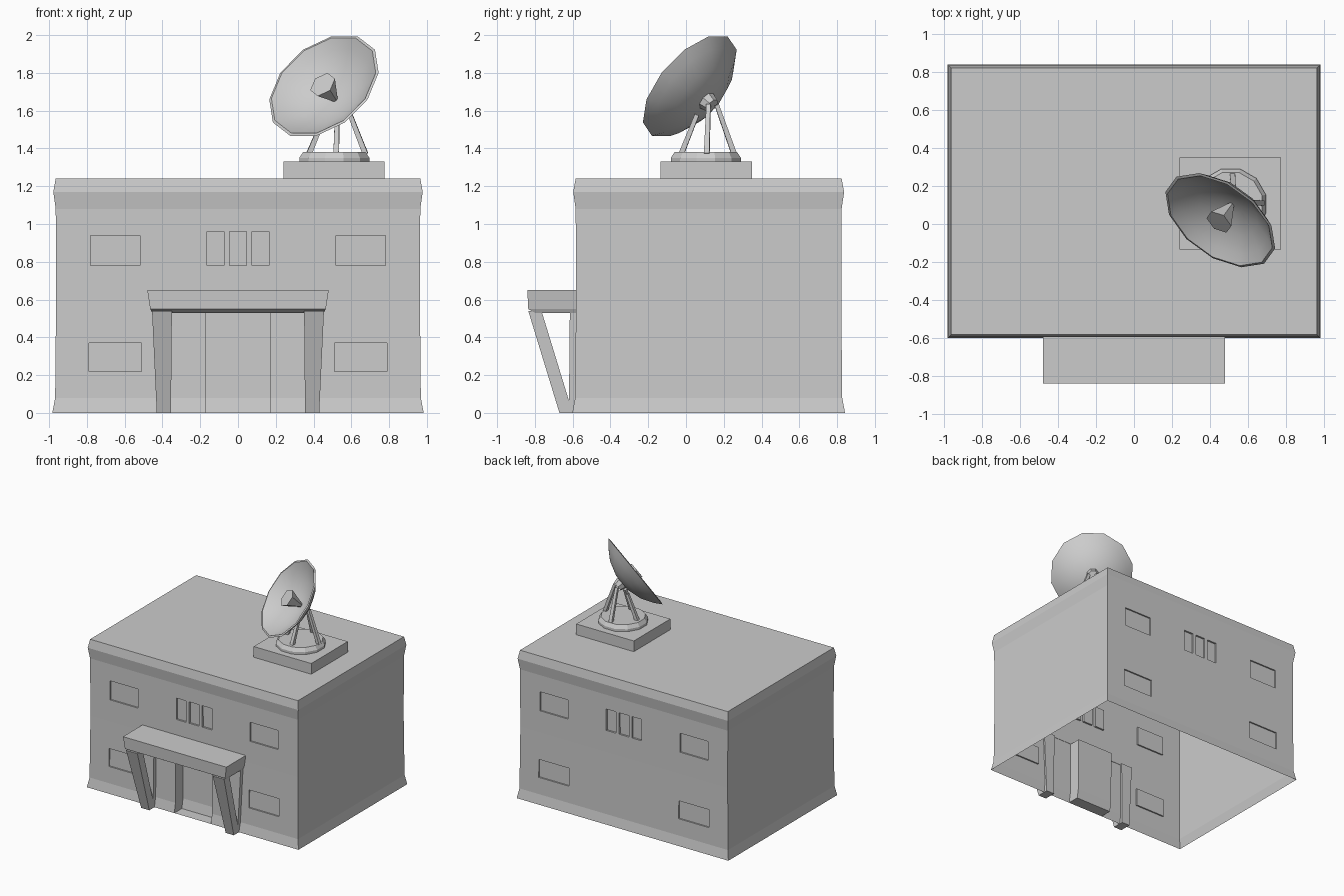
import bpy, bmesh, math
from mathutils import Vector

if "Cube" in bpy.data.objects:
    bpy.data.objects.remove(bpy.data.objects["Cube"])


def finish(bm, name, smooth=None):
    bmesh.ops.recalc_face_normals(bm, faces=bm.faces)
    mesh = bpy.data.meshes.new(name)
    bm.to_mesh(mesh)
    bm.free()
    obj = bpy.data.objects.new(name, mesh)
    bpy.context.collection.objects.link(obj)
    if smooth:
        bpy.ops.object.select_all(action='DESELECT')
        obj.select_set(True)
        bpy.context.view_layer.objects.active = obj
        bpy.ops.object.shade_smooth_by_angle(angle=math.radians(smooth))
    return obj


def loft(bm, rings, cap_start=True, cap_end=True):
    """Bridge equal-length rings of points."""
    vs = [[bm.verts.new(p) for p in ring] for ring in rings]
    n = len(vs[0])
    for a, b in zip(vs, vs[1:]):
        for i in range(n):
            j = (i + 1) % n
            bm.faces.new((a[i], a[j], b[j], b[i]))
    if cap_start:
        bm.faces.new(vs[0][::-1])
    if cap_end:
        bm.faces.new(vs[-1])


def rect(x0, x1, y0, y1, z):
    return [(x0, y0, z), (x1, y0, z), (x1, y1, z), (x0, y1, z)]


def block(name, *rings):
    bm = bmesh.new()
    loft(bm, [rect(*r) for r in rings])
    return finish(bm, name)


def turned(name, profile, origin, axis, sides, cap_start=True, cap_end=True, smooth=None):
    """Revolve (radius, distance) pairs around an axis."""
    axis = Vector(axis).normalized()
    rot = axis.to_track_quat('Z', 'Y')
    rings = []
    for r, h in profile:
        rings.append([Vector(origin) + rot @ Vector((r * math.cos(a), r * math.sin(a), h))
                      for a in (math.tau * (i + 0.5) / sides for i in range(sides))])
    bm = bmesh.new()
    loft(bm, rings, cap_start, cap_end)
    return finish(bm, name, smooth)


# Building shell: flared plinth, slim walls, cornice, flat roof, open underneath
bm = bmesh.new()
shell = [(0, 0), (0.015, 0.08), (0.02, 0.6), (0.018, 1.08), (0.005, 1.17), (0.018, 1.24)]
loft(bm, [rect(-0.983 + d, 0.983 - d, -0.602 + d, 0.842 - d, z) for d, z in shell],
     cap_start=False)

# Recessed openings: x0, x1, z0, z1, depth, wall side
openings = [(-0.17, 0.17, 0, 0.53, 0.1, -1)]
for side in (-1, 1):
    for x in (-0.12, 0.0, 0.12):
        openings.append((x - 0.045, x + 0.045, 0.78, 0.96, 0.015, side))
    for sx in (-0.65, 0.65):
        openings.append((sx - 0.13, sx + 0.13, 0.78, 0.94, 0.012, side))
        openings.append((sx - 0.14, sx + 0.14, 0.22, 0.37, 0.012, side))
cuts = {(0, v) for o in openings for v in o[:2]} | {(2, v) for o in openings for v in o[2:4] if v > 0}
for ax, v in sorted(cuts):
    co, no = Vector(), Vector()
    co[ax], no[ax] = v, 1
    bmesh.ops.bisect_plane(bm, geom=bm.verts[:] + bm.edges[:] + bm.faces[:],
                           plane_co=co, plane_no=no)
for x0, x1, z0, z1, depth, side in openings:
    faces = []
    for f in bm.faces:
        c = f.calc_center_median()
        if x0 < c.x < x1 and z0 < c.z < z1 and (c.y - 0.12) * side > 0.69 and abs(f.normal.y) > 0.7:
            faces.append(f)
    new = bmesh.ops.extrude_face_region(bm, geom=faces)['geom']
    bmesh.ops.translate(bm, vec=(0, -side * depth, 0),
                        verts=[e for e in new if isinstance(e, bmesh.types.BMVert)])
    old = [f for f in faces if f.is_valid]
    if old:
        bmesh.ops.delete(bm, geom=old, context='FACES_ONLY')
finish(bm, "building")

# Entrance canopy with slanted supports and pilasters
block("canopy", (-0.455, 0.455, -0.80, -0.58, 0.53), (-0.465, 0.465, -0.835, -0.58, 0.55),
      (-0.48, 0.48, -0.84, -0.58, 0.65))
for s, label in ((-1, "left"), (1, "right")):
    def span(a, b):
        return tuple(sorted((s * a, s * b)))
    block(label + "_canopy_strut", (*span(0.355, 0.43), -0.67, -0.60, 0),
          (*span(0.35, 0.455), -0.835, -0.765, 0.54))
    block(label + "_pilaster", (*span(0.355, 0.43), -0.62, -0.57, 0),
          (*span(0.35, 0.455), -0.615, -0.57, 0.54))

# Rooftop pedestal
block("pedestal", (0.24, 0.775, -0.135, 0.35, 1.235), (0.24, 0.775, -0.135, 0.35, 1.33))
turned("turntable", [(0.192, 0), (0.192, 0.02), (0.172, 0.05)], (0.51, 0.105, 1.33), (0, 0, 1), 12)

# Dish: thin faceted bowl tilted towards the front left
aim = Vector((-0.48, -0.66, 0.575)).normalized()
rim = Vector((0.455, 0.02, 1.73))
bowl = [(0.07, -0.135), (0.19, -0.10), (0.28, -0.045), (0.333, 0.0),
        (0.318, 0.004), (0.27, -0.035), (0.18, -0.088), (0.06, -0.122)]
turned("dish", bowl, rim, aim, 12, smooth=40)
turned("feed_horn", [(0.012, -0.13), (0.075, 0.015)], rim, aim, 6)
turned("dish_hub", [(0.04, -0.18), (0.055, -0.125)], rim, aim, 8)

# Four legs leaning in to the hub
hub = rim - aim * 0.15
for i, (dx, dy) in enumerate(((-0.145, 0), (0.155, 0), (0, -0.135), (0, 0.145))):
    foot = Vector((0.52 + dx, 0.11 + dy, 1.37))
    top = Vector((hub.x + dx * 0.3, hub.y + dy * 0.3, 1.63))
    if dx < 0 or dy < 0:
        top = foot.lerp(top, 0.8)
    turned("dish_leg_%d" % (i + 1), [(0.02, 0), (0.016, (top - foot).length)], foot, top - foot, 4)
